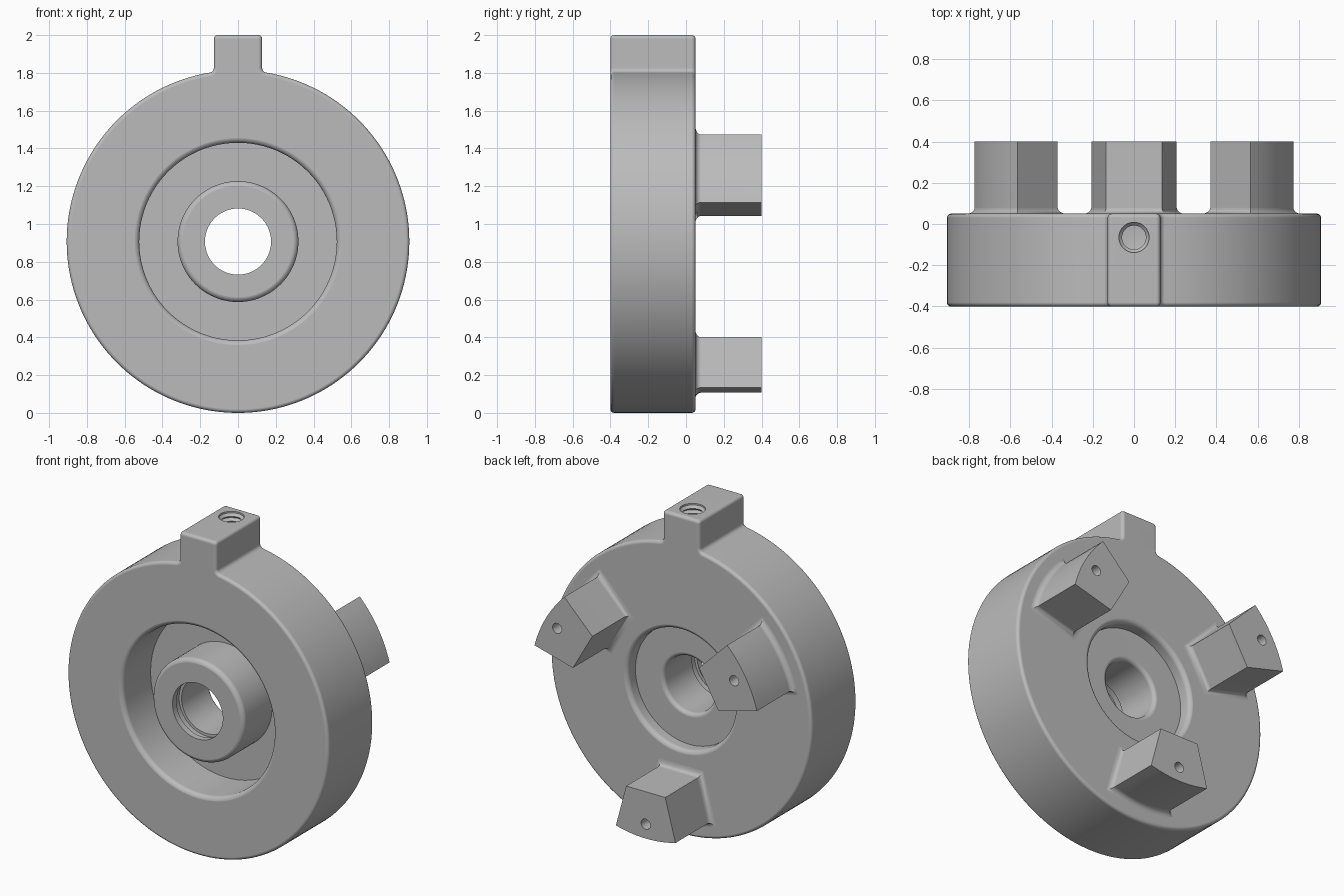
import bpy, bmesh, math
from mathutils import Matrix, Vector

cube = bpy.data.objects.get("Cube")
if cube:
    bpy.data.objects.remove(cube, do_unlink=True)

R = 0.907                 # disc radius, also its centre height
FRONT, BACK = -0.4, 0.05  # disc faces
TAB = 0.128               # tab half width
EDGE = 0.03               # common fillet radius

steel = bpy.data.materials.new("plain_grey_metal")
steel.use_nodes = True
grey = (0.5, 0.5, 0.5, 1)
steel.diffuse_color = grey
steel.node_tree.nodes["Principled BSDF"].inputs["Base Color"].default_value = grey


def arc(cx, cy, r, a0, a1, n=6):
    """Points on a circular arc, angles in degrees."""
    angles = [math.radians(a0 + (a1 - a0) * i / n) for i in range(n + 1)]
    return [(cx + r * math.cos(a), cy + r * math.sin(a)) for a in angles]


def make_object(name, bm):
    bmesh.ops.remove_doubles(bm, verts=bm.verts, dist=1e-5)
    bmesh.ops.recalc_face_normals(bm, faces=bm.faces)
    mesh = bpy.data.meshes.new(name)
    bm.to_mesh(mesh)
    bm.free()
    mesh.materials.append(steel)
    obj = bpy.data.objects.new(name, mesh)
    bpy.context.collection.objects.link(obj)
    return obj


def loft(name, rings):
    """Closed solid through rings that have equal point counts."""
    bm = bmesh.new()
    loops = [[bm.verts.new(p) for p in ring] for ring in rings]
    n = len(loops[0])
    for a, b in zip(loops, loops[1:]):
        for i in range(n):
            j = (i + 1) % n
            bm.faces.new((a[i], a[j], b[j], b[i]))
    bm.faces.new(loops[0])
    bm.faces.new(loops[-1])
    return make_object(name, bm)


def lathe(name, profile, centre, axis, steps=96):
    """Spin a closed (radius, height) profile around the y or z axis."""
    bm = bmesh.new()
    up = Vector(axis)
    verts = [bm.verts.new(Vector(centre) + Vector((r, 0, 0)) + up * h) for r, h in profile]
    edges = [bm.edges.new((v, verts[i - 1])) for i, v in enumerate(verts)]
    bmesh.ops.spin(bm, geom=verts + edges, cent=centre, axis=axis,
                   angle=math.tau, steps=steps)
    bmesh.ops.remove_doubles(bm, verts=bm.verts, dist=1e-5)
    bmesh.ops.dissolve_degenerate(bm, edges=bm.edges, dist=1e-6)
    on_axis = [e for e in bm.edges if not e.link_faces]
    bmesh.ops.delete(bm, geom=on_axis, context='EDGES')
    return make_object(name, bm)


def apply_modifier(obj, mod):
    bpy.ops.object.select_all(action='DESELECT')
    bpy.context.view_layer.objects.active = obj
    obj.select_set(True)
    bpy.ops.object.modifier_apply(modifier=mod.name)


def cut(obj, cutter):
    cutter.hide_render = True
    mod = obj.modifiers.new("cut", 'BOOLEAN')
    mod.object = cutter
    mod.solver = 'EXACT'
    apply_modifier(obj, mod)
    bpy.data.objects.remove(cutter, do_unlink=True)


def finish(obj):
    bpy.ops.object.select_all(action='DESELECT')
    bpy.context.view_layer.objects.active = obj
    obj.select_set(True)
    bpy.ops.object.shade_smooth_by_angle(angle=math.radians(32))
    mod = obj.modifiers.new("flat_faces", 'WEIGHTED_NORMAL')
    mod.keep_sharp = True


# Disc outline with the tab on top, right half then mirrored
f = 0.025
fx = TAB + f
fz = math.sqrt((R + f) ** 2 - fx ** 2)
join = math.degrees(math.atan2(fz, fx))
half = arc(0, 0, R, -90, join, 72)
half += arc(fx, fz, f, join + 180, 180, 5)[1:]
half += arc(TAB - 0.02, 2 - R - 0.02, 0.02, 0, 90, 5)
outline = half + [(-x, z) for x, z in reversed(half[1:])]


def inset_outline(d):
    """Move the outline inward by d along its normals."""
    out = []
    for i, p in enumerate(outline):
        a, b = Vector(outline[i - 1]), Vector(outline[(i + 1) % len(outline)])
        t = (b - a).normalized()
        out.append((p[0] - t.y * d, p[1] + t.x * d))
    return out


# Disc and tab body with rounded front and back rims
rim = 0.02
rims = [(rim - x, FRONT + rim + y) for x, y in arc(0, 0, rim, -90, 0, 5)]
rims += [(rim - x, BACK - rim + y) for x, y in arc(0, 0, rim, 0, 90, 5)]
body = loft("disc_body", [[(x, y, z + R) for x, z in inset_outline(d)] for d, y in rims])

hub_axis = dict(centre=(0, 0, R), axis=(0, 1, 0))
eps = 0.0005

# Front ring recess, leaving the hub in the middle
wall, hub, floor = 0.523, 0.32, -0.12
ring = [(wall + EDGE, FRONT - 0.1)]
ring += arc(wall + EDGE, FRONT + EDGE - eps, EDGE, -90, -180)
ring += [(wall, floor), (hub, floor)]
ring += arc(hub - EDGE, FRONT + EDGE - eps, EDGE, 0, -90)
ring += [(hub - EDGE, FRONT - 0.1)]
cut(body, lathe("ring_cutter", ring, **hub_axis))

# Back recess and stepped bore with a retaining groove near the front
bore, pocket, step = 0.175, 0.372, -0.03
hole = [(0, FRONT - 0.1), (bore, FRONT - 0.1), (bore, -0.36), (0.192, -0.36),
        (0.192, -0.31), (bore, -0.31)]
hole += arc(bore + 0.025, step - 0.025, 0.025, 180, 90)
hole += [(pocket, step)]
hole += arc(pocket + EDGE, BACK - EDGE + eps, EDGE, 180, 90)
hole += [(pocket + EDGE, BACK + 0.1), (0, BACK + 0.1)]
cut(body, lathe("bore_cutter", hole, **hub_axis))

# Threaded hole in the tab
pitch, turns = 0.03, 12
thread = [(0, 0.1), (0.073, 0.1), (0.073, -0.01)]
for i in range(turns):
    top = -0.01 - i * pitch
    thread += [(0.058, top - pitch / 2), (0.073, top - pitch)]
thread += [(0, -0.02 - turns * pitch)]
cut(body, lathe("thread_cutter", thread, (0, -0.065, 2), (0, 0, 1), 40))
finish(body)


# Three wedge jaws with flared feet and a small hole in each end
def jaw_ring(y, d, angle):
    inner, outer, spread = 0.524, 0.80, math.radians(15)
    a = spread + d / outer
    pts = [(outer + d, -a + 2 * a * i / 12) for i in range(13)]
    b = spread + d / inner
    pts += [(inner - d, b), (inner - d, -b)]
    return [(r * math.cos(t + angle), y, R + r * math.sin(t + angle)) for r, t in pts]


for name, degrees in (("left", 30), ("right", 150), ("lower", 270)):
    ang = math.radians(degrees)
    foot = [(EDGE - x, BACK + EDGE + y) for x, y in arc(0, 0, EDGE, -90, 0, 5)]
    levels = [(BACK - 0.01, EDGE)] + [(y, d) for d, y in foot] + [(0.4, 0)]
    jaw = loft(name + "_jaw", [jaw_ring(y, d, ang) for y, d in levels])
    spot = (0.71 * math.cos(ang), 0.4, R + 0.71 * math.sin(ang))
    drill = [(0, 0.1), (0.032, 0.1), (0.032, -0.2), (0, -0.22)]
    cut(jaw, lathe("drill_cutter", drill, spot, (0, 1, 0), 24))
    finish(jaw)
